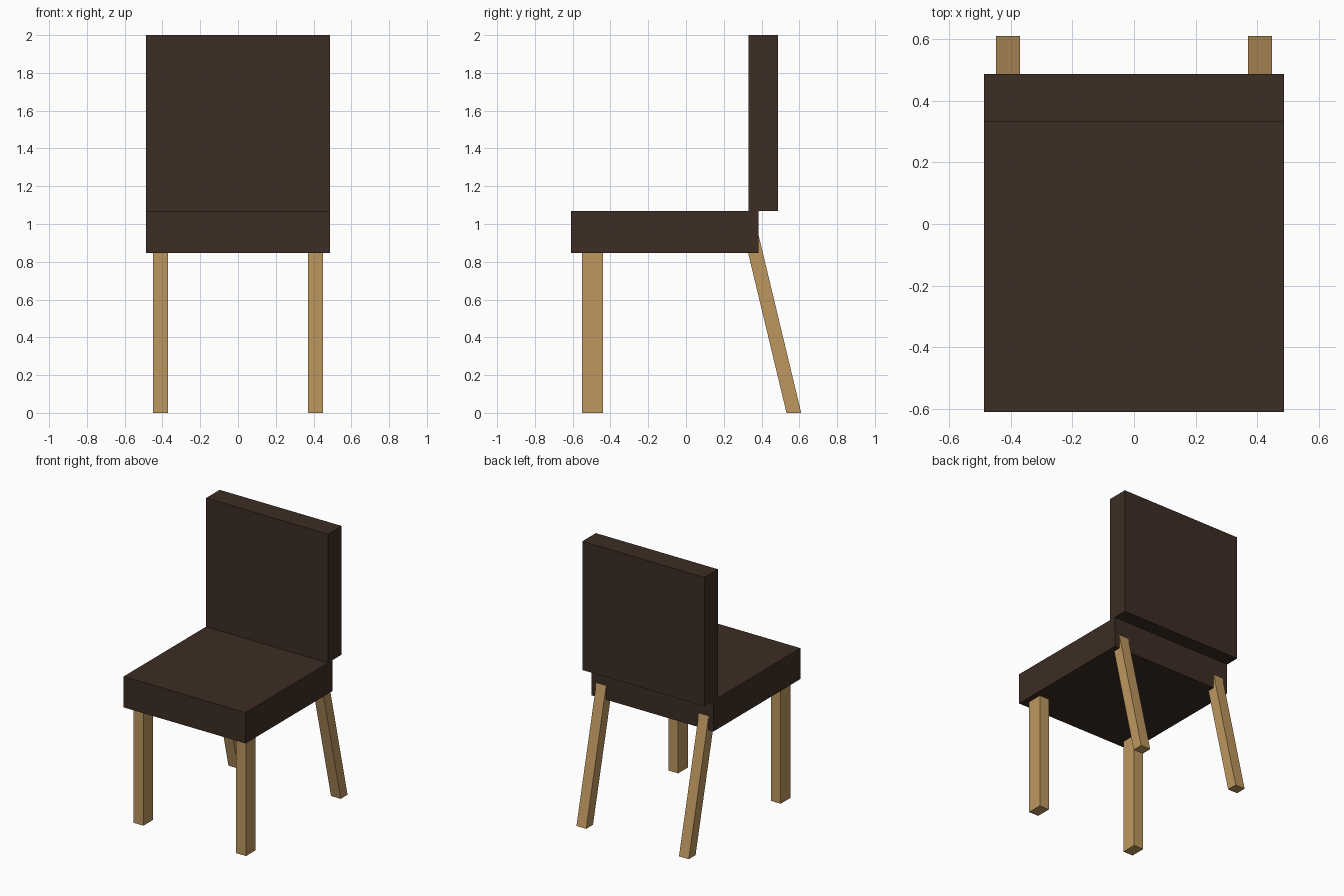
import bpy
import bmesh

cube = bpy.data.objects.get("Cube")
if cube:
    bpy.data.objects.remove(cube, do_unlink=True)


def make_material(name, rgb):
    mat = bpy.data.materials.new(name)
    mat.use_nodes = True
    mat.diffuse_color = (*rgb, 1)
    mat.node_tree.nodes["Principled BSDF"].inputs["Base Color"].default_value = (*rgb, 1)
    return mat


upholstery = make_material("dark brown upholstery", (0.045, 0.026, 0.017))
wood = make_material("light wood", (0.51, 0.31, 0.115))


def box(name, xs, ys, zs, mat, lean=0.0):
    """Box between the given limits; lean shifts the top along y."""
    bm = bmesh.new()
    bmesh.ops.create_cube(bm, size=1)
    for v in bm.verts:
        top = v.co.z > 0
        v.co = (xs[v.co.x > 0], ys[v.co.y > 0] + lean * top, zs[top])
    mesh = bpy.data.meshes.new(name)
    bm.to_mesh(mesh)
    bm.free()
    mesh.materials.append(mat)
    obj = bpy.data.objects.new(name, mesh)
    bpy.context.collection.objects.link(obj)
    return obj


# Cushioned seat and upright backrest
width = (-0.488, 0.488)
box("seat", width, (-0.61, 0.383), (0.847, 1.07), upholstery)
box("backrest", width, (0.332, 0.487), (1.07, 2.0), upholstery)

# Straight front legs and raked rear legs, whose tops run into the seat
for side, xs in (("left", (0.371, 0.449)), ("right", (-0.449, -0.371))):
    box(f"front_leg_{side}", xs, (-0.55, -0.44), (0, 0.847), wood)
    box(f"rear_leg_{side}", xs, (0.532, 0.61), (0, 0.98), wood, lean=-0.235)
